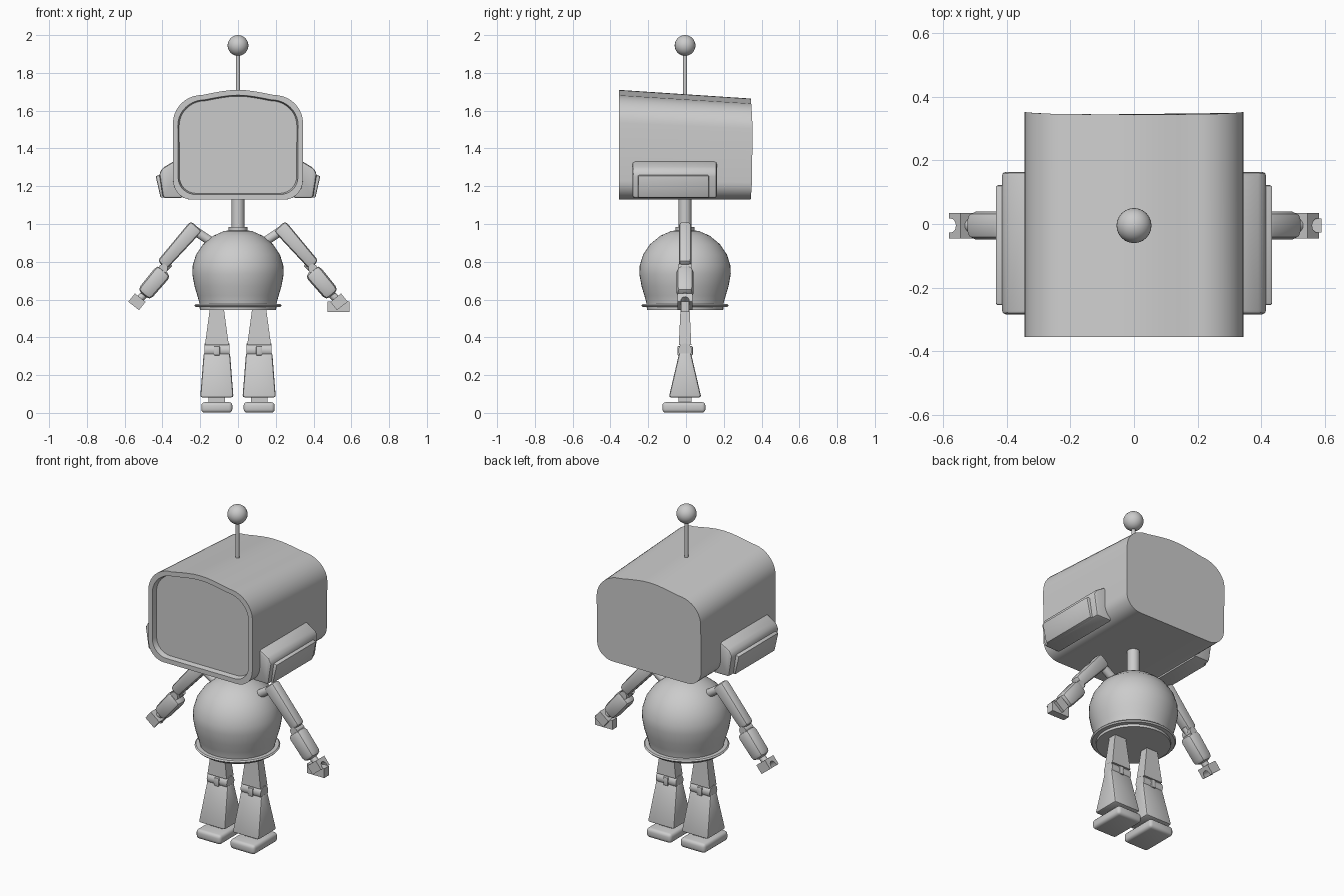
import bpy, bmesh, math
from mathutils import Vector, Matrix

if "Cube" in bpy.data.objects:
    bpy.data.objects.remove(bpy.data.objects["Cube"])

Y0 = -0.005  # shared depth centre of body and limbs


def finish(name, bm, mat=None, angle=32):
    if mat:
        bmesh.ops.transform(bm, matrix=mat, verts=bm.verts)
    bmesh.ops.recalc_face_normals(bm, faces=bm.faces)
    me = bpy.data.meshes.new(name)
    bm.to_mesh(me)
    bm.free()
    me.polygons.foreach_set("use_smooth", [True] * len(me.polygons))
    me.set_sharp_from_angle(angle=math.radians(angle))
    ob = bpy.data.objects.new(name, me)
    bpy.context.collection.objects.link(ob)
    return ob


def block(name, loc, size, top=(1, 1), bevel=0.0, seg=2, ang=0.0):
    """Box, optionally tapered at local +z, bevelled, turned about y."""
    bm = bmesh.new()
    bmesh.ops.create_cube(bm, size=1)
    for v in bm.verts:
        k = top if v.co.z > 0 else (1, 1)
        v.co = Vector((v.co.x * size[0] * k[0], v.co.y * size[1] * k[1], v.co.z * size[2]))
    if bevel:
        bmesh.ops.bevel(bm, geom=bm.edges[:], offset=bevel, segments=seg, profile=0.5, affect='EDGES')
    return finish(name, bm, Matrix.Translation(loc) @ Matrix.Rotation(ang, 4, 'Y'))


def rod(name, a, b, r, sides=24):
    a, b = Vector(a), Vector(b)
    bm = bmesh.new()
    bmesh.ops.create_cone(bm, cap_ends=True, segments=sides, radius1=r, radius2=r, depth=(b - a).length)
    q = (b - a).to_track_quat('Z', 'Y').to_matrix().to_4x4()
    return finish(name, bm, Matrix.Translation((a + b) / 2) @ q)


def ball(name, loc, r):
    bm = bmesh.new()
    bmesh.ops.create_uvsphere(bm, u_segments=24, v_segments=16, radius=r)
    return finish(name, bm, Matrix.Translation(loc))


def loft(name, rings, caps=True, angle=32):
    """Skin closed rings of equal length; fan caps at both ends."""
    bm = bmesh.new()
    vr = [[bm.verts.new(p) for p in ring] for ring in rings]
    n = len(vr[0])
    for a, b in zip(vr, vr[1:]):
        for i in range(n):
            bm.faces.new((a[i], a[(i + 1) % n], b[(i + 1) % n], b[i]))
    if caps:
        bm.faces.new(vr[0])
        bm.faces.new(vr[-1])
    return finish(name, bm, angle=angle)


def lathe(name, prof, sides=48):
    return loft(name, [[(r * math.cos(2 * math.pi * i / sides), Y0 + r * math.sin(2 * math.pi * i / sides), z)
                        for i in range(sides)] for r, z in prof])


# Head: arched, rounded section swept front to back, with a recessed screen
half = []
for i in range(9):
    t = math.pi / 2 * i / 8
    half.append((0.243 + 0.1 * math.sin(t), 1.229 - 0.1 * math.cos(t)))
for i in range(11):
    t = math.pi / 2 * i / 10
    half.append((0.19 + 0.154 * math.cos(t), 1.535 + 0.148 * math.sin(t)))
half += [(0.14, 1.693), (0.09, 1.702), (0.045, 1.708), (0, 1.71)]
section = half + [(-x, z) for x, z in reversed(half[:-1])]


def head_ring(y, sx=1.0, sz=1.0, top=1.71):
    k = (top - 1.129) / 0.581
    ring = []
    for x, z in section:
        zz = 1.129 + (z - 1.129) * k
        ring.append((x * sx, y, 1.416 + (zz - 1.416) * sz))
    return ring


back = [(x, 0.34 + 0.014 * (1 - ((z - 1.4) / 0.3) ** 2), z) for x, y, z in head_ring(0.34, top=1.664)]
loft("head", [head_ring(-0.325, 0.905, 0.885), head_ring(-0.34, 0.915, 0.895),
              head_ring(-0.355, 0.925, 0.905), head_ring(-0.355), back], angle=40)

# Antenna
rod("antenna_rod", (0, Y0, 1.66), (0, Y0, 1.91), 0.011, 16)
ball("antenna_ball", (0, Y0, 1.945), 0.055)

# Neck and collar
rod("neck", (0, Y0, 0.95), (0, Y0, 1.14), 0.034)
rod("neck_collar", (0, Y0, 0.955), (0, Y0, 0.985), 0.05)

# Body with flange
lathe("body", [(0.04, 0.968), (0.075, 0.962), (0.13, 0.938), (0.185, 0.893), (0.222, 0.838), (0.24, 0.78),
               (0.242, 0.735), (0.23, 0.67), (0.215, 0.62), (0.204, 0.58), (0.202, 0.545)])
lathe("body_flange", [(0.19, 0.578), (0.225, 0.576), (0.232, 0.569), (0.225, 0.561), (0.19, 0.559)])


def ear(side, name, pts, y0, y1, bevel):
    """Extrude an x-z outline along y and round it."""
    bm = bmesh.new()
    f = bm.faces.new([bm.verts.new((side * x, y0, z)) for x, z in pts])
    ex = bmesh.ops.extrude_face_region(bm, geom=[f])
    for v in ex['geom']:
        if isinstance(v, bmesh.types.BMVert):
            v.co.y = y1
    edges = [e for e in bm.edges if max(abs(v.co.x) for v in e.verts) > 0.36]
    bmesh.ops.bevel(bm, geom=edges, offset=bevel, segments=2, profile=0.5, affect='EDGES')
    finish(name, bm)


def claw(name, loc, ang):
    """C-shaped gripper opening along local z, extruded across local x."""
    outline = [(-0.04, -0.028), (0.04, -0.028), (0.04, 0.028), (0.022, 0.028)]
    outline += [(0.022 * math.cos(math.pi * i / 8), 0.02 - 0.026 * math.sin(math.pi * i / 8)) for i in range(9)]
    outline += [(-0.022, 0.028), (-0.04, 0.028)]
    bm = bmesh.new()
    f = bm.faces.new([bm.verts.new((-0.036, y, z)) for y, z in outline])
    ex = bmesh.ops.extrude_face_region(bm, geom=[f])
    bmesh.ops.translate(bm, vec=(0.072, 0, 0), verts=[v for v in ex['geom'] if isinstance(v, bmesh.types.BMVert)])
    bmesh.ops.remove_doubles(bm, verts=bm.verts, dist=0.0001)
    finish(name, bm, Matrix.Translation(loc) @ Matrix.Rotation(ang, 4, 'Y'))


for s, tag in ((-1, "left"), (1, "right")):
    # Ear pad and its raised outer plate
    ear(s, tag + "_ear", [(0.3, 1.137), (0.397, 1.137), (0.417, 1.265), (0.402, 1.295), (0.335, 1.335), (0.3, 1.335)],
        -0.284, 0.164, 0.014)
    ear(s, tag + "_ear_plate", [(0.35, 1.139), (0.41, 1.139), (0.436, 1.255), (0.36, 1.27)], -0.255, 0.122, 0.008)

    # Shoulder axle and knob
    rod(tag + "_shoulder_axle", (s * 0.14, Y0, 0.905), (s * 0.235, Y0, 0.968), 0.024)
    ball(tag + "_shoulder_knob", (s * 0.25, Y0, 0.977), 0.022)

    # Upper arm, elbow and forearm
    down = math.atan2(s * 0.69, -0.72)
    block(tag + "_upper_arm", (s * 0.311, Y0, 0.886), (0.082, 0.066, 0.275), (0.8, 1), 0.018, 2,
          math.atan2(s * 0.66, -0.75))
    rod(tag + "_elbow_pin", (s * 0.36, Y0, 0.79), (s * 0.43, Y0, 0.72), 0.018)
    rod(tag + "_elbow_hinge", (s * 0.396, Y0 - 0.034, 0.764), (s * 0.396, Y0 + 0.034, 0.764), 0.024)
    block(tag + "_forearm", (s * 0.445, Y0, 0.689), (0.094, 0.088, 0.172), (0.92, 1), 0.026, 2,
          math.atan2(s * 0.64, -0.76))

    # Wrist and claw
    rod(tag + "_wrist", (s * 0.47, Y0, 0.65), (s * 0.53, Y0, 0.595), 0.02)
    claw(tag + "_claw", (s * 0.535, Y0, 0.588), math.atan2(s * 0.62, -0.78))

    # Legs: tapered thigh, knee hinge, flared shin
    x = s * 0.112
    block(tag + "_thigh", (x, Y0, 0.46), (0.126, 0.066, 0.2), (0.57, 0.72))
    rod(tag + "_knee_barrel", (x - 0.066, Y0, 0.331), (x + 0.066, Y0, 0.331), 0.036)
    block(tag + "_knee_clasp", (x, Y0, 0.329), (0.032, 0.082, 0.05), bevel=0.006)
    block(tag + "_shin", (x, Y0, 0.2), (0.176, 0.172, 0.236), (0.79, 0.36), 0.011)
    block(tag + "_ankle", (x, Y0, 0.07), (0.088, 0.07, 0.05))
    block(tag + "_foot", (x, -0.011, 0.029), (0.164, 0.228, 0.056), bevel=0.018, seg=3)

# Extra gripper piece held by the right hand
block("right_grip_box", (0.532, Y0, 0.562), (0.114, 0.044, 0.056))
